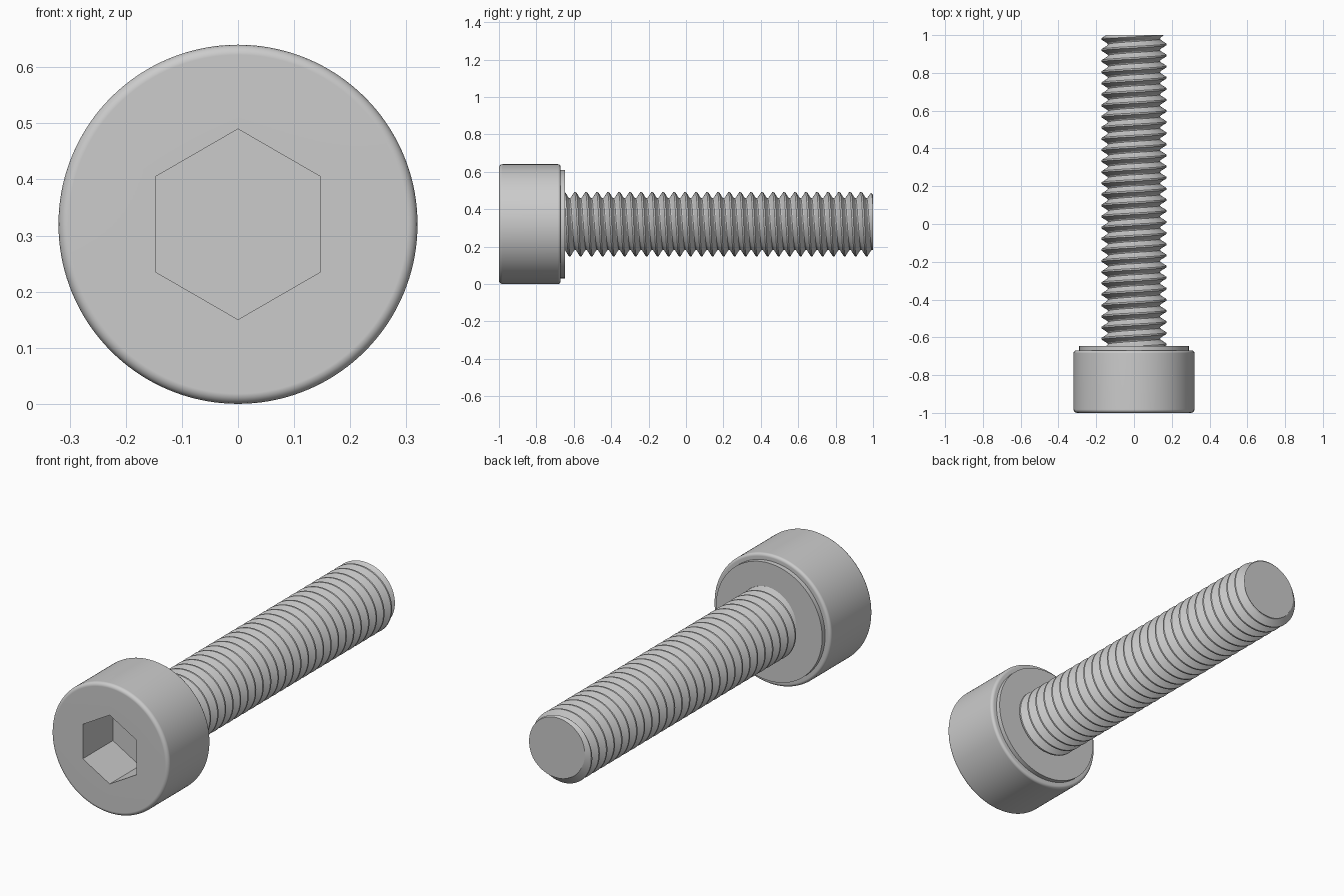
import bpy
import bmesh
from math import sin, cos, pi, radians, hypot

AXIS_Z = 0.32        # height of the screw axis
PITCH = 0.0588
HEAD_R = 0.32
SEGS = 144           # divisible by six so hexagon corners land on vertices

cube = bpy.data.objects.get("Cube")
if cube:
    bpy.data.objects.remove(cube, do_unlink=True)

steel = bpy.data.materials.new("grey_steel")
steel.use_nodes = True
GREY = (0.6, 0.6, 0.6, 1)
steel.diffuse_color = GREY
steel.node_tree.nodes["Principled BSDF"].inputs["Base Color"].default_value = GREY


def polar(r, a, y):
    """Point around the screw axis, angle measured from +z towards +x."""
    return (r * sin(a), y, r * cos(a))


def finish(bm, name):
    bmesh.ops.recalc_face_normals(bm, faces=bm.faces)
    mesh = bpy.data.meshes.new(name)
    bm.to_mesh(mesh)
    bm.free()
    mesh.materials.append(steel)
    ob = bpy.data.objects.new(name, mesh)
    ob.location.z = AXIS_Z
    bpy.context.collection.objects.link(ob)
    bpy.ops.object.select_all(action='DESELECT')
    ob.select_set(True)
    bpy.context.view_layer.objects.active = ob
    bpy.ops.object.shade_smooth_by_angle(angle=radians(30))
    mod = ob.modifiers.new("weighted_normals", 'WEIGHTED_NORMAL')
    mod.keep_sharp = True
    return ob


def circle(r):
    return lambda a: r


def hexagon(flat):
    return lambda a: flat / cos(a % (pi / 3) - pi / 6)


def fillet(y, r, size, start, steps=4):
    """Quarter-round loops centred at (y, r), sweeping from the start angle."""
    angles = [start + pi / 2 * i / steps for i in range(steps + 1)]
    return [(y - size * cos(t), circle(r + size * sin(t))) for t in angles]


# Head: socket floor, socket walls, front face, rounded rim, bearing collar
loops = [(-0.765, hexagon(0.147)), (-1.0, hexagon(0.147))]
loops += fillet(-0.982, HEAD_R - 0.018, 0.018, 0)
loops += fillet(-0.684, HEAD_R - 0.014, 0.014, pi / 2)
loops += [(-0.67, circle(0.29)), (-0.647, circle(0.29))]

bm = bmesh.new()
rings = []
for y, radius in loops:
    angles = [2 * pi * i / SEGS for i in range(SEGS)]
    rings.append([bm.verts.new(polar(radius(a), a, y)) for a in angles])
for a, b in zip(rings, rings[1:]):
    for i in range(SEGS):
        j = (i + 1) % SEGS
        bm.faces.new((a[i], a[j], b[j], b[i]))
bm.faces.new(rings[0])
bm.faces.new(rings[-1])
finish(bm, "socket_head")

# Threaded shank: sweep one thread profile along a right-handed helix
profile = [(-0.07, 0.172), (0.07, 0.172), (0.4, 0.141),
           (0.5, 0.138), (0.6, 0.141), (0.93, 0.172)]
STEPS, TURNS = 72, 32
START_Y = 0.995 - 30 * PITCH      # a crest passes the top at y = 0.995

bm = bmesh.new()
previous = None
for n in range(STEPS * TURNS + 1):
    turn = n / STEPS
    a = 2 * pi * (n % STEPS) / STEPS
    row = [bm.verts.new(polar(r, a, START_Y + PITCH * (turn + u))) for u, r in profile]
    if previous:
        for i in range(len(row) - 1):
            bm.faces.new((previous[i], row[i], row[i + 1], previous[i + 1]))
    previous = row
bmesh.ops.remove_doubles(bm, verts=bm.verts, dist=0.0001)


def slice_across(y, **clear):
    geom = bm.verts[:] + bm.edges[:] + bm.faces[:]
    bmesh.ops.bisect_plane(bm, geom=geom, plane_co=(0, y, 0), plane_no=(0, 1, 0), **clear)


# Trim both ends, chamfer the tip, and close the ends
slice_across(1.0, clear_outer=True)
slice_across(-0.66, clear_inner=True)
slice_across(0.984)
for v in bm.verts:
    r = hypot(v.co.x, v.co.z)
    limit = 0.156 + (1 - v.co.y)
    if v.co.y > 0.95 and r > limit:
        v.co.x *= limit / r
        v.co.z *= limit / r
bmesh.ops.holes_fill(bm, edges=[e for e in bm.edges if e.is_boundary], sides=0)
finish(bm, "threaded_shank")
